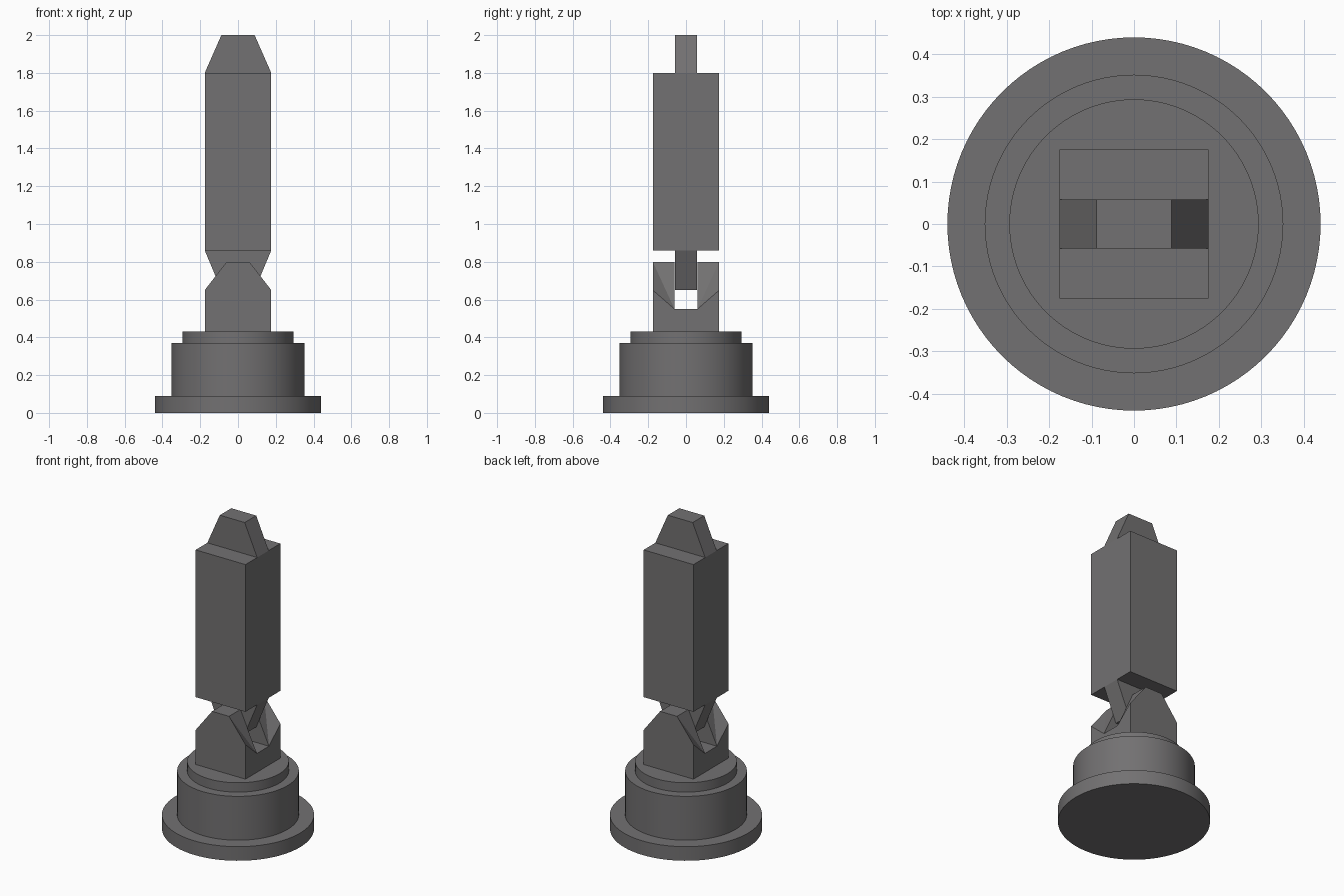
import bpy, bmesh
from math import radians

if "Cube" in bpy.data.objects:
    bpy.data.objects.remove(bpy.data.objects["Cube"])

grey = bpy.data.materials.new("dark grey")
grey.diffuse_color = (0.17, 0.165, 0.168, 1)
grey.use_nodes = True
grey.node_tree.nodes["Principled BSDF"].inputs["Base Color"].default_value = grey.diffuse_color

H = 0.176    # half width of the square body
T = 0.058    # half thickness of the tabs
S = 0.061    # half width of the fork slot


def finish(bm, name):
    bmesh.ops.recalc_face_normals(bm, faces=bm.faces)
    me = bpy.data.meshes.new(name)
    bm.to_mesh(me)
    bm.free()
    ob = bpy.data.objects.new(name, me)
    bpy.context.collection.objects.link(ob)
    me.materials.append(grey)
    return ob


def prism(name, profile, half_y):
    """Extrude an xz profile symmetrically along y."""
    bm = bmesh.new()
    face = bm.faces.new([bm.verts.new((x, -half_y, z)) for x, z in profile])
    ext = bmesh.ops.extrude_face_region(bm, geom=[face])
    for v in ext["geom"]:
        if isinstance(v, bmesh.types.BMVert):
            v.co.y = half_y
    return finish(bm, name)


def lathe(name, profile, n=96):
    """Spin an rz profile that starts and ends on the axis."""
    bm = bmesh.new()
    vs = [bm.verts.new((r, 0, z)) for r, z in profile]
    es = [bm.edges.new(p) for p in zip(vs, vs[1:])]
    bmesh.ops.spin(bm, geom=vs + es, cent=(0, 0, 0), axis=(0, 0, 1),
                   angle=radians(360), steps=n, use_merge=True)
    bmesh.ops.remove_doubles(bm, verts=bm.verts, dist=1e-5)
    ob = finish(bm, name)
    bpy.context.view_layer.objects.active = ob
    ob.select_set(True)
    bpy.ops.object.shade_smooth_by_angle(angle=radians(30))
    ob.select_set(False)


# stepped round base
lathe("round_base", [(0, 0), (0.44, 0), (0.44, 0.09), (0.352, 0.09), (0.352, 0.37),
                     (0.294, 0.37), (0.294, 0.43), (0, 0.43)])

# square body with a tapered tab at each end
prism("square_body", [(-H, 0.86), (H, 0.86), (H, 1.8), (-H, 1.8)], H)
prism("top_tab", [(-H, 1.8), (H, 1.8), (H / 2, 2), (-H / 2, 2)], T)
prism("bottom_tab", [(-H, 0.86), (H, 0.86), (H / 2, 0.65), (-H / 2, 0.65)], T)

# fork: solid foot with two prongs either side of a slot
prism("fork_foot", [(-H, 0.43), (H, 0.43), (H, 0.55), (-H, 0.55)], H)
for side, name in ((-1, "front_prong"), (1, "back_prong")):
    bm = bmesh.new()
    corners = []
    for sx in (-1, 1):
        corners.append([bm.verts.new((sx * x, side * y, z)) for x, y, z in (
            (H, S, 0.55), (H, H, 0.55), (H, H, 0.65), (0.06, H, 0.8), (0.06, S, 0.8))])
    (a, b, c, d, e), (f, g, h, i, j) = corners
    for face in ((a, b, c), (a, c, d), (a, d, e), (f, g, h), (f, h, i), (f, i, j),
                 (a, b, g, f), (b, c, d, i, h, g), (d, e, j, i), (e, a, f, j)):
        bm.faces.new(face)
    finish(bm, name)
